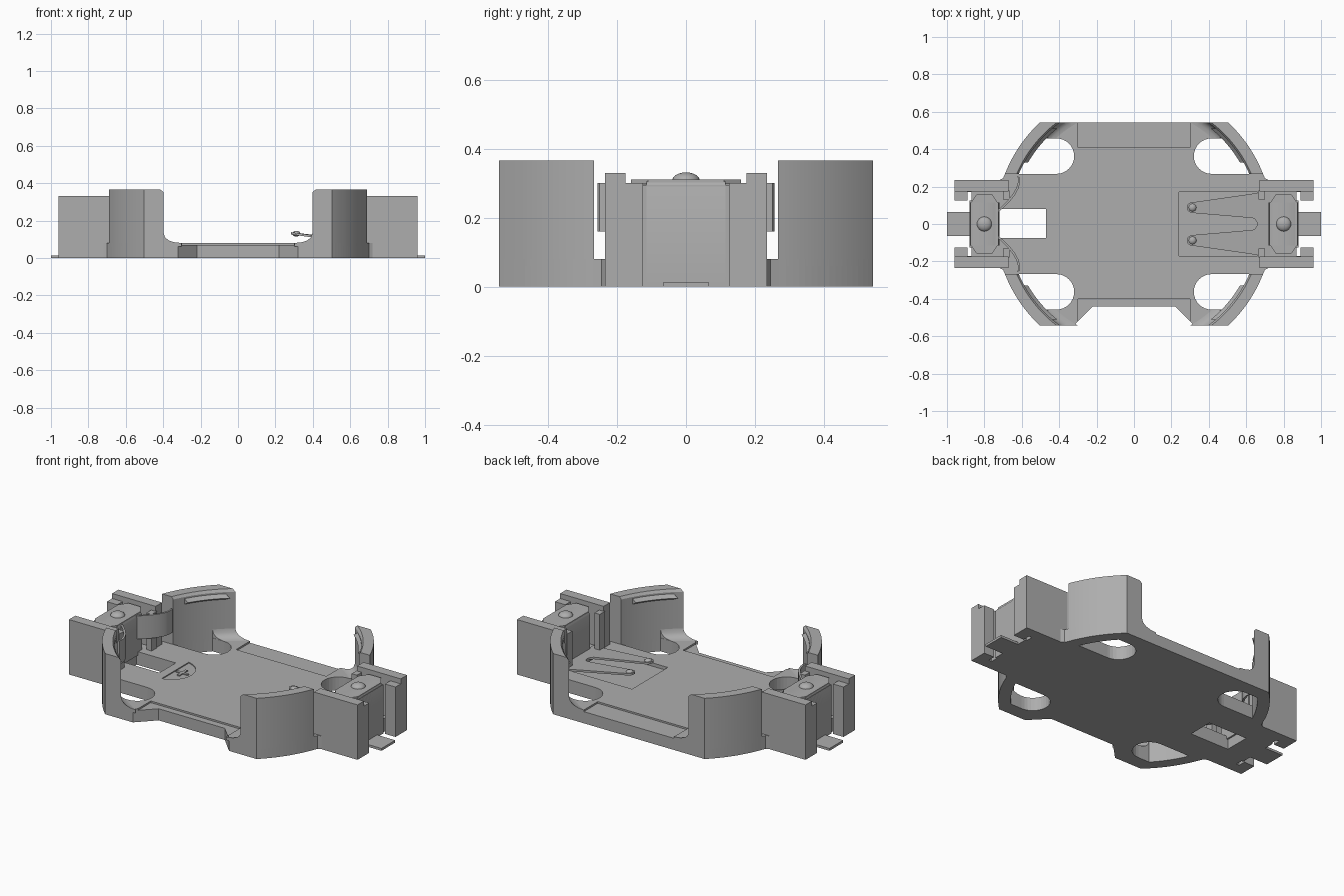
import bpy, bmesh, math

if "Cube" in bpy.data.objects:
    bpy.data.objects.remove(bpy.data.objects["Cube"], do_unlink=True)

grey = bpy.data.materials.new("plain grey")
grey.use_nodes = True
grey.diffuse_color = (0.42, 0.42, 0.42, 1)
grey.node_tree.nodes["Principled BSDF"].inputs["Base Color"].default_value = (0.42, 0.42, 0.42, 1)

R_OUT, R_IN = 0.74, 0.672
CORNERS = [(1, 1, "back_left"), (-1, 1, "back_right"), (1, -1, "front_left"), (-1, -1, "front_right")]


def finish(bm, name, smooth=False):
    bmesh.ops.recalc_face_normals(bm, faces=bm.faces[:])
    me = bpy.data.meshes.new(name)
    bm.to_mesh(me)
    bm.free()
    me.materials.append(grey)
    ob = bpy.data.objects.new(name, me)
    bpy.context.collection.objects.link(ob)
    bpy.ops.object.select_all(action='DESELECT')
    ob.select_set(True)
    bpy.context.view_layer.objects.active = ob
    if smooth:
        bpy.ops.object.shade_smooth_by_angle(angle=math.radians(30))
    return ob


def prism(name, pts, lo, hi, axis="z", smooth=False):
    """Extrude a closed outline along z (xy outline) or y (xz outline)."""
    bm = bmesh.new()
    put = (lambda p, h: (p[0], p[1], h)) if axis == "z" else (lambda p, h: (p[0], h, p[1]))
    a = [bm.verts.new(put(p, lo)) for p in pts]
    b = [bm.verts.new(put(p, hi)) for p in pts]
    bm.faces.new(a)
    bm.faces.new(b[::-1])
    for i in range(len(a)):
        j = (i + 1) % len(a)
        bm.faces.new((a[i], a[j], b[j], b[i]))
    return finish(bm, name, smooth)


def box(name, x0, x1, y0, y1, z0, z1):
    return prism(name, [(x0, y0), (x1, y0), (x1, y1), (x0, y1)], z0, z1)


def flip(pts, sx, sy=1):
    return [(x * sx, y * sy) for x, y in pts]


def arc(cx, cy, r, a0, a1, n):
    return [(cx + r * math.cos(math.radians(a0 + (a1 - a0) * i / n)),
             cy + r * math.sin(math.radians(a0 + (a1 - a0) * i / n))) for i in range(n + 1)]


def cut(target, cutter):
    cutter.hide_render = True
    bpy.context.view_layer.objects.active = target
    mod = target.modifiers.new("cut", 'BOOLEAN')
    mod.operation, mod.solver, mod.object = 'DIFFERENCE', 'EXACT', cutter
    bpy.ops.object.modifier_apply(modifier=mod.name)
    bpy.data.objects.remove(cutter, do_unlink=True)


def ring_piece(name, profile, y0, y1, sx, sy):
    """Sweep an (r, z) profile round the z axis and trim it between y0 and y1."""
    bm = bmesh.new()
    rows = [[bm.verts.new((r * math.cos(t) * sx, r * math.sin(t) * sy, z)) for r, z in profile]
            for t in [math.radians(12 + 60 * i / 40) for i in range(41)]]
    n = len(profile)
    for p, q in zip(rows, rows[1:]):
        for i in range(n):
            j = (i + 1) % n
            bm.faces.new((p[i], p[j], q[j], q[i]))
    bm.faces.new(rows[0])
    bm.faces.new(rows[-1][::-1])
    for y, side in ((y0, -1), (y1, 1)):
        res = bmesh.ops.bisect_plane(bm, geom=bm.verts[:] + bm.edges[:] + bm.faces[:], dist=1e-6,
                                     plane_co=(0, y * sy, 0), plane_no=(0, side * sy, 0), clear_outer=True)
        edges = [e for e in res["geom_cut"] if isinstance(e, bmesh.types.BMEdge)]
        bmesh.ops.edgeloop_fill(bm, edges=edges)
    return finish(bm, name, True)


# Base plate outline: stepped ends, round corners, straight back, notched front
a_top = math.degrees(math.asin(0.542 / R_OUT))
a_low = math.degrees(math.asin(0.27 / R_OUT))
end = [(0.87, 0), (0.87, 0.17), (0.89, 0.17), (0.89, 0.125), (0.96, 0.125), (0.96, 0.235), (0.72, 0.235), (0.70, 0.245)]
side = end + arc(0, 0, R_OUT, a_low, a_top, 16)
back = side + flip(side, -1)[::-1]
front = flip(side + [(0.32, -0.542 * -1), (0.22, 0.44)], 1, -1)
front = front + flip(front, -1)[::-1]
outline = []
for p in back + front[::-1]:
    if all(abs(p[0] - q[0]) + abs(p[1] - q[1]) > 1e-5 for q in outline):
        outline.append(p)
base = prism("base_plate", outline, 0, 0.08)

# Rounded corner openings that end at the inside of the walls
a0 = math.degrees(math.asin(0.268 / R_IN))
a1 = math.degrees(math.asin(0.458 / R_IN))
hole = arc(-0, 0, R_IN, a0, a1, 10) + arc(0.415, 0.363, 0.095, 90, 270, 16)
for sx, sy, _ in CORNERS:
    cut(base, prism("hole_cutter", flip(hole, sx, sy), -0.1, 0.2))

# Window, spring pocket, edge strips and polarity mark
cut(base, box("window_cutter", -0.73, -0.47, -0.075, 0.08, -0.1, 0.2))
cut(base, box("pocket_cutter", 0.24, 0.66, -0.17, 0.17, 0.06, 0.2))
cut(base, box("back_strip_cutter", -0.30, 0.30, 0.41, 0.7, 0.07, 0.2))
cut(base, box("front_strip_cutter", -0.30, 0.30, -0.7, -0.40, 0.07, 0.2))
cut(base, prism("mark_cutter", arc(-0.44, 0, 0.13, -80, 80, 16), 0.074, 0.2))
box("mark_bar_long", -0.41, -0.33, -0.008, 0.008, 0.07, 0.08)
box("mark_bar_cross", -0.378, -0.362, -0.04, 0.04, 0.07, 0.08)

# Curved corner walls with a fillet at the foot and a small retaining lip
wall = [(R_IN, 0.06), (R_OUT, 0.06), (R_OUT, 0.365), (R_IN + 0.01, 0.365), (R_IN, 0.35)]
fillet = [(0.68, 0.06), (0.68, 0.13), (0.672, 0.13), (0.667, 0.108), (0.655, 0.092), (0.638, 0.083), (0.62, 0.08), (0.62, 0.06)]
lip = [(0.68, 0.30), (0.68, 0.34), (0.672, 0.34), (0.655, 0.32)]
for sx, sy, tag in CORNERS:
    ring_piece("corner_wall_" + tag, wall, 0.266, 0.542, sx, sy)
    ring_piece("wall_fillet_" + tag, fillet, 0.459, 0.542, sx, sy)
    ring_piece("wall_lip_" + tag, lip, 0.33, 0.51, sx, sy)

# Contact housings: side walls with inner and outer guide posts
for sx, sy, tag in CORNERS:
    prism("housing_wall_" + tag, flip([(0.67, 0.175), (0.96, 0.175), (0.96, 0.235), (0.67, 0.235)], sx, sy), 0, 0.33)
    prism("outer_post_" + tag, flip([(0.89, 0.125), (0.96, 0.125), (0.96, 0.18), (0.89, 0.18)], sx, sy), 0, 0.30)
    prism("inner_post_" + tag, flip([(0.665, 0.13), (0.70, 0.13), (0.70, 0.18), (0.665, 0.18)], sx, sy), 0.05, 0.30)

# Folded sheet contacts with a foot tab, top plate and dome
T = 0.014
fold = [(0.72, 0.06), (0.72, 0.29), (0.726, 0.304), (0.74, 0.31), (0.86, 0.31), (0.874, 0.304), (0.88, 0.29), (0.88, 0.0),
        (0.88 - T, 0.0), (0.88 - T, 0.288), (0.858, 0.31 - T), (0.742, 0.31 - T), (0.72 + T, 0.288), (0.72 + T, 0.06)]
for sx, tag in ((1, "left"), (-1, "right")):
    prism("contact_fold_" + tag, flip(fold, sx), -0.115, 0.115, "y", True)
    top = [(0.725, 0.11), (0.76, 0.16), (0.84, 0.16), (0.875, 0.11)]
    prism("contact_top_" + tag, flip(top + flip(top, 1, -1)[::-1], sx), 0.298, 0.31)
    prism("contact_face_" + tag, flip([(0.866, -0.125), (0.88, -0.125), (0.88, 0.125), (0.866, 0.125)], sx), 0, 0.295)
    prism("foot_tab_" + tag, flip([(0.87, -0.065), (1.0, -0.065), (1.0, 0.065), (0.87, 0.065)], sx), 0, 0.014)
    for sy in (1, -1):
        prism("contact_flange_" + tag, flip([(0.76, 0.148), (0.84, 0.148), (0.84, 0.16), (0.76, 0.16)], sx, sy), 0.07, 0.305)
    bm = bmesh.new()
    bmesh.ops.create_uvsphere(bm, u_segments=24, v_segments=12, radius=0.04)
    for v in bm.verts:
        v.co = (v.co.x + 0.8 * sx, v.co.y, v.co.z * 0.6 + 0.307)
    finish(bm, "contact_dome_" + tag, True)

# Curved side springs on the right-hand contact
path = [(-0.735, 0.055), (-0.70, 0.085), (-0.665, 0.12), (-0.637, 0.155), (-0.618, 0.19), (-0.610, 0.22), (-0.612, 0.25)]
for sy, tag in ((1, "back"), (-1, "front")):
    strip = path + [(x - 0.010, y + 0.006) for x, y in path[::-1]]
    prism("side_spring_" + tag, flip(strip, 1, sy), 0.16, 0.30, smooth=True)

# Forked spring rising from the left-hand contact, with a bump on each tip
half = [(0.73, 0.165), (0.655, 0.165)] + arc(0.312, 0.088, 0.029, 80, 260, 8) + arc(0.625, 0, 0.033, 95, 0, 6)
fork = prism("fork_spring", half + flip(half, 1, -1)[::-1][1:], 0, 0.012)
for v in fork.data.vertices:
    v.co.z += 0.073 + max(0, 0.66 - v.co.x) * 0.14
for sy, tag in ((1, "back"), (-1, "front")):
    bm = bmesh.new()
    bmesh.ops.create_uvsphere(bm, u_segments=16, v_segments=8, radius=0.022)
    for v in bm.verts:
        v.co = (v.co.x + 0.312, v.co.y + 0.088 * sy, v.co.z * 0.7 + 0.13)
    finish(bm, "spring_bump_" + tag, True)
